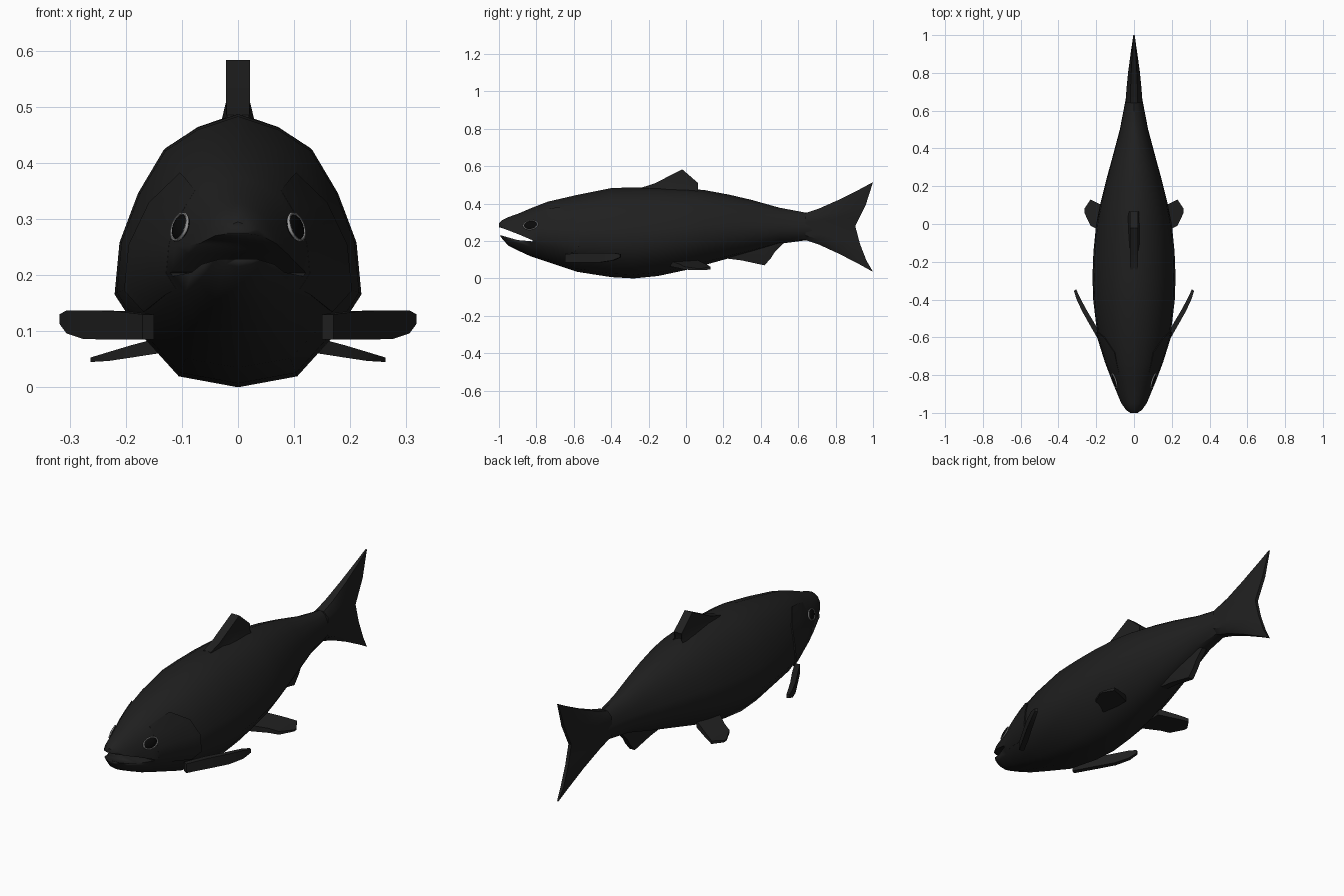
import bpy, bmesh, math
from mathutils import Vector

if "Cube" in bpy.data.objects:
    bpy.data.objects.remove(bpy.data.objects["Cube"])

def mat(name, v):
    m = bpy.data.materials.new(name)
    m.diffuse_color = (v, v, v, 1)
    m.use_nodes = True
    m.node_tree.nodes["Principled BSDF"].inputs["Base Color"].default_value = m.diffuse_color
    return m

SKIN, PUPIL, RIM = mat("dark_skin", 0.014), mat("pupil", 0.003), mat("eye_rim", 0.35)

def finish(ob, m=SKIN, angle=40):
    ob.data.materials.append(m)
    bpy.ops.object.select_all(action='DESELECT')
    ob.select_set(True)
    bpy.context.view_layer.objects.active = ob
    bpy.ops.object.shade_smooth_by_angle(angle=math.radians(angle))

def loft(name, rings, angle=40):
    """Skin closed rings; the second half of each ring runs back opposite the first."""
    bm = bmesh.new()
    vs = [[bm.verts.new(p) for p in r] for r in rings]
    n = len(rings[0])
    for a, b in zip(vs, vs[1:]):
        for i in range(n):
            j = (i + 1) % n
            bm.faces.new((a[i], a[j], b[j], b[i]))
    for r in (vs[0], vs[-1]):
        for i in range(n // 2 - 1):
            bm.faces.new((r[i], r[i + 1], r[n - 2 - i], r[n - 1 - i]))
    bmesh.ops.remove_doubles(bm, verts=bm.verts, dist=1e-5)
    bmesh.ops.recalc_face_normals(bm, faces=bm.faces)
    me = bpy.data.meshes.new(name)
    bm.to_mesh(me)
    bm.free()
    ob = bpy.data.objects.new(name, me)
    bpy.context.collection.objects.link(ob)
    finish(ob, angle=angle)
    return ob

def lerp_table(table, k):
    for a, b in zip(table, table[1:]):
        if k <= b[0]:
            f = (k - a[0]) / (b[0] - a[0])
            return [p + (q - p) * f for p, q in zip(a, b)]
    return list(table[-1])

def mirrored(half):
    return half + [(-x, y, z) for x, y, z in reversed(half)]

# body stations: y, belly z, back z, half width
BODY = [(-1.0, .235, .295, .022), (-.985, .215, .31, .045), (-.95, .175, .328, .07),
        (-.9, .15, .345, .09), (-.83, .118, .375, .117), (-.74, .088, .41, .15),
        (-.58, .035, .447, .195), (-.4, .007, .483, .216), (-.28, 0, .487, .22),
        (-.15, .013, .488, .215), (0, .045, .482, .2), (.1, .072, .472, .18),
        (.23, .108, .448, .148), (.35, .14, .42, .115), (.5, .185, .378, .075),
        (.65, .205, .35, .046), (.7, .205, .35, .038)]
# cross-section: height fraction, width fraction
SECT = [(0, 0), (.04, .48), (.2, .8), (.34, 1), (.53, .96), (.71, .81), (.87, .6), (.95, .33), (1, 0)]

def surf(y, t, grow=0):
    _, lo, hi, w = lerp_table(BODY, y)
    mid = (lo + hi) / 2
    return (lerp_table(SECT, t)[1] * w * (1 + grow), y, mid + (lo + (hi - lo) * t - mid) * (1 + grow))

body = loft("body", [mirrored([surf(s[0], t) for t, _ in SECT]) for s in BODY])

# open mouth, cut with a wedge
wedge = [(-1.05, .225, .285), (-.985, .229, .27), (-.9, .205, .238), (-.82, .198, .204)]
cutter = loft("mouth_cutter", [[(.2, y, a), (.2, y, b), (-.2, y, b), (-.2, y, a)] for y, a, b in wedge])
cutter.hide_render = True
mod = body.modifiers.new("mouth", 'BOOLEAN')
mod.operation, mod.object, mod.solver = 'DIFFERENCE', cutter, 'EXACT'
bpy.ops.object.select_all(action='DESELECT')
body.select_set(True)
bpy.context.view_layer.objects.active = body
bpy.ops.object.modifier_move_to_index(modifier="mouth", index=0)
bpy.ops.object.modifier_apply(modifier="mouth")
bpy.data.objects.remove(cutter)

# forked tail: rows run from the root to the trailing edge
TAIL = [(1, .035), (.965, .095), (.93, .185), (.905, .28), (.93, .33), (.96, .39), (1, .515)]
rings = []
for u in (0, .2, .5, .8, 1):
    half = []
    for k, (ty, tz) in enumerate(TAIL):
        rz = .205 + .145 * k / 6
        edge = .45 if k in (0, 6) else 1
        half.append(((.044 - .036 * u ** 1.5) * edge, .64 + (ty - .64) * u,
                     rz + (tz - rz) * u ** 1.2))
    rings.append(mirrored(half))
loft("tail_fin", rings)

# dorsal and anal fins: y, low z, high z, half thickness
def upright(name, cols, flare):
    loft(name, [mirrored([(w * flare[0], y, a), (w, y, a + (b - a) * .45), (w * flare[1], y, b)])
                for y, a, b, w in cols], 30)
upright("dorsal_fin", [(-.24, .45, .485, .02), (-.17, .45, .507, .021), (-.02, .45, .583, .021),
                       (.065, .45, .51, .021), (.05, .45, .48, .021)], (1.7, 1))
upright("anal_fin", [(.22, .106, .2, .03), (.3, .096, .21, .028), (.42, .07, .22, .024),
                     (.455, .11, .22, .022), (.475, .142, .22, .022), (.52, .188, .22, .022)], (.6, 1))

for s, side in ((1, "right"), (-1, "left")):
    # pectoral fin: swept-back paddle
    rings = []
    for x, y, lo, hi, th in [(.16, -.64, .085, .13, .012), (.21, -.55, .085, .136, .013),
                             (.265, -.455, .086, .137, .012), (.297, -.39, .096, .137, .01),
                             (.312, -.35, .113, .13, .007)]:
        dx, dy = .87 * th, -.5 * th
        rings.append([(s * (x + dx), y + dy, lo), (s * (x + dx), y + dy, hi),
                      (s * (x - dx), y - dy, hi), (s * (x - dx), y - dy, lo)])
    loft(side + "_pectoral_fin", rings)

    # pelvic fin: flat flap
    rings = []
    for x, y0, y1, z, h in [(.1, -.1, .06, .083, .016), (.19, -.03, .11, .064, .011),
                            (.23, -.01, .13, .055, .008), (.263, .06, .08, .049, .004)]:
        rings.append([(s * x, y0, z - h), (s * x, y1, z - h), (s * x, y1, z + h), (s * x, y0, z + h)])
    loft(side + "_pelvic_fin", rings)

    # gill cover: thin raised plate following the head
    rings = []
    for v in (0, .3, .6, .85, 1):
        pts = {}
        for g in (.002 + .035 * v, -.04):
            pts[g] = []
            for t, rear in ((.24, -.6), (.34, -.572), (.53, -.572), (.71, -.6), (.87, -.68)):
                x, y, z = surf(-.8 + (rear + .8) * v, t, g)
                pts[g].append((s * x, y, z))
        outer, inner = pts.values()
        rings.append(outer + inner[::-1])
    loft(side + "_gill_cover", rings)

    # eye: flattened ball with a pale rim
    normal = Vector((s * .9, -.3, .32))
    rot = normal.to_track_quat('Z', 'Y').to_euler()
    loc = Vector((s * surf(-.83, .64)[0], -.83, .285))
    bpy.ops.mesh.primitive_uv_sphere_add(segments=20, ring_count=10, radius=1, location=loc, rotation=rot)
    eye = bpy.context.object
    eye.name, eye.scale = side + "_eye", (.039, .024, .01)
    finish(eye, PUPIL, 60)
    bpy.ops.mesh.primitive_torus_add(major_segments=24, minor_segments=6, major_radius=1,
                                     minor_radius=.1, location=loc + normal * .003, rotation=rot)
    rim = bpy.context.object
    rim.name, rim.scale = side + "_eye_rim", (.039, .025, .03)
    finish(rim, RIM, 60)
    # lay the long axis of the eye along the head
    for ob in (eye, rim):
        z = normal.normalized()
        xa = Vector((0, 1, 0)) - z * z.y
        xa.normalize()
        ya = z.cross(xa)
        from mathutils import Matrix
        ob.rotation_euler = Matrix((xa, ya, z)).transposed().to_euler()
